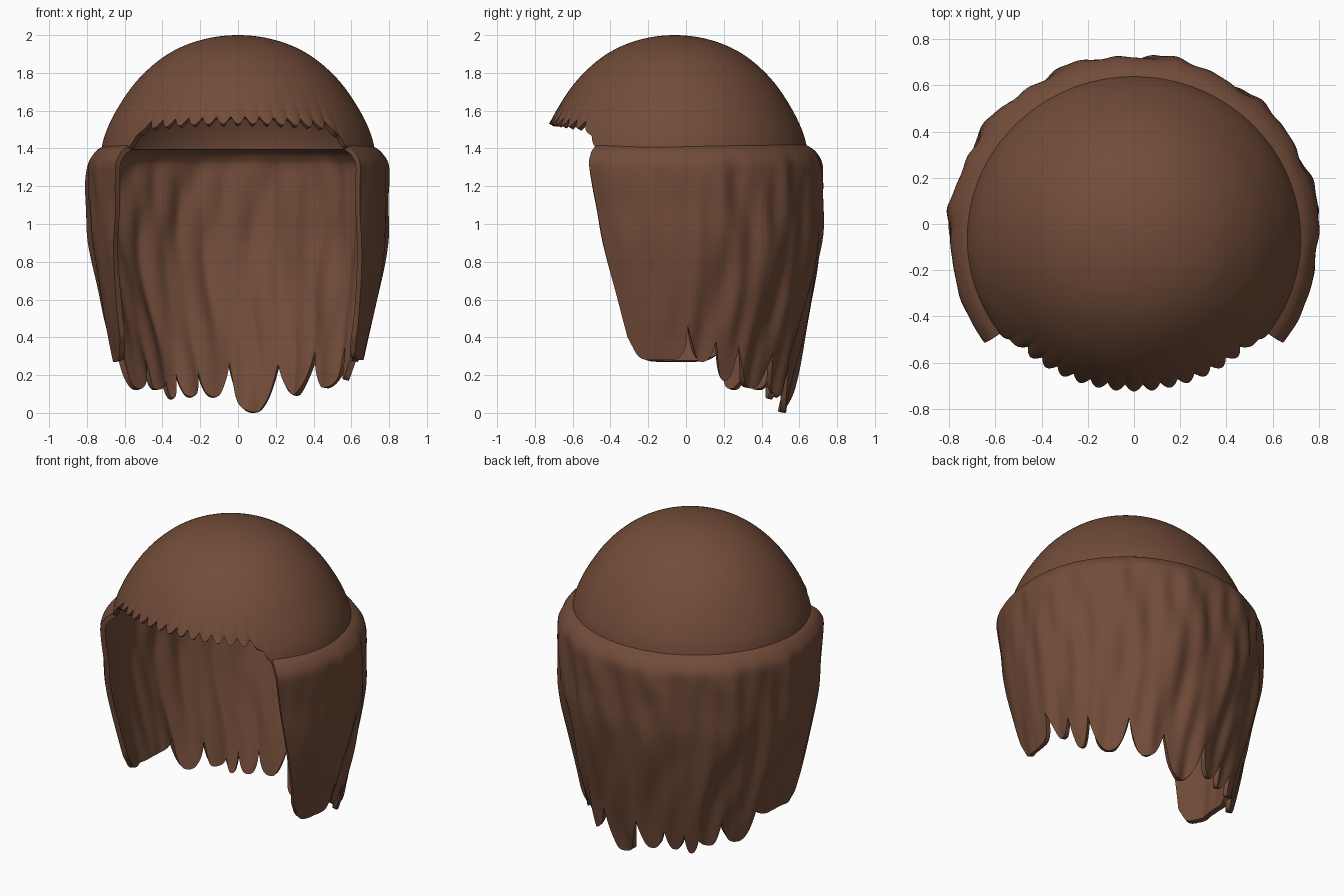
import bpy, bmesh, math
from math import sin, cos, pi

if "Cube" in bpy.data.objects:
    bpy.data.objects.remove(bpy.data.objects["Cube"])

brown = bpy.data.materials.new("brown hair")
brown.diffuse_color = (0.168, 0.072, 0.041, 1)
brown.use_nodes = True
brown.node_tree.nodes["Principled BSDF"].inputs["Base Color"].default_value = brown.diffuse_color


def lerp_table(table, x):
    """Smooth (cubic) lookup in a list of (x, y) points with rising x."""
    if x <= table[0][0]:
        return table[0][1]
    n = len(table)
    slope = lambda k: ((table[min(k + 1, n - 1)][1] - table[max(k - 1, 0)][1])
                       / (table[min(k + 1, n - 1)][0] - table[max(k - 1, 0)][0]))
    for k in range(n - 1):
        (x0, y0), (x1, y1) = table[k], table[k + 1]
        if x <= x1:
            h = x1 - x0
            u = (x - x0) / h
            return ((2 * u**3 - 3 * u**2 + 1) * y0 + (u**3 - 2 * u**2 + u) * h * slope(k)
                    + (3 * u**2 - 2 * u**3) * y1 + (u**3 - u**2) * h * slope(k + 1))
    return table[-1][1]


def smooth(lo, hi, x):
    u = min(1, max(0, (x - lo) / (hi - lo)))
    return u * u * (3 - 2 * u)


def make_sheet(name, point, cols, rows, closed, thickness):
    """Grid of point(t, w); columns run anticlockwise, rows run downward."""
    bm = bmesh.new()
    n = cols if closed else cols + 1
    grid = [[bm.verts.new(point(i / cols, j / rows)) for j in range(rows + 1)] for i in range(n)]
    for i in range(cols):
        a, b = grid[i], grid[(i + 1) % n]
        for j in range(rows):
            bm.faces.new((a[j], a[j + 1], b[j + 1], b[j]))
    bmesh.ops.remove_doubles(bm, verts=bm.verts, dist=1e-5)
    mesh = bpy.data.meshes.new(name)
    bm.to_mesh(mesh)
    bm.free()
    mesh.materials.append(brown)
    ob = bpy.data.objects.new(name, mesh)
    bpy.context.collection.objects.link(ob)
    mod = ob.modifiers.new("thickness", 'SOLIDIFY')
    mod.thickness = thickness
    mod.offset = -1
    bpy.ops.object.select_all(action='DESELECT')
    ob.select_set(True)
    bpy.context.view_layer.objects.active = ob
    bpy.ops.object.modifier_apply(modifier=mod.name)
    bpy.ops.object.shade_smooth_by_angle(angle=math.radians(60))
    return ob


# Crown: domed cap with a scalloped fringe over the forehead
def crown_point(t, w):
    a = 2 * pi * t
    d = abs((a - 1.5 * pi + pi) % (2 * pi) - pi)      # angle away from the front
    front = 1 - smooth(0.78, 0.96, d)
    scallop = abs(sin(a * 27))
    fringe = 1.53 - 0.03 * (d / 0.8) ** 2 + 0.04 * (1 - scallop)
    bottom = 1.40 + (fringe - 1.40) * front
    z = 1.3 + 0.7 * cos(w * math.acos((bottom - 1.3) / 0.7))
    r = math.sqrt(max(0, 1 - ((z - 1.3) / 0.7) ** 2))
    r *= 1 - 0.03 * smooth(1.4, 1.7, z) * smooth(2.0, 1.8, z)
    r += 0.014 * (scallop - 0.6) * front * w ** 12
    return (0.73 * r * cos(a), -0.06 + 0.708 * r * sin(a), z)


make_sheet("crown", crown_point, 540, 36, True, 0.03)

# Curtain: long hair round the sides and back, ending in rounded locks
SCALE = [(0, .755), (.3, .84), (.6, .925), (.9, .995), (1.1, 1.005), (1.25, 1.01),
         (1.33, 1.0), (1.38, .96), (1.4, .93), (1.42, .885)]
GAPS = [(-.43, .40), (.08, .46), (.30, .38), (.50, .35), (.88, .32), (1.22, .25), (1.65, .26),
        (1.92, .22), (2.11, .20), (2.25, .16), (2.47, .28), (2.80, .33), (3.57, .40)]
TIPS = [.28, .27, .17, .13, .09, 0, .08, .08, .07, .12, .12, .27]
CORNER = [(.3, .85), (.6, .95), (.9, 1.0), (1.2, .85), (1.42, .68)]   # squareness near the face


def lock_bottom(a):
    for (a0, z0), (a1, z1), tip in zip(GAPS, GAPS[1:], TIPS):
        if a <= a1 + 1e-6:
            u = 2 * (a - a0) / (a1 - a0) - 1
            gap = z0 if u < 0 else z1
            power = 6 if a1 - a0 > 0.5 else 2.6
            return tip + (gap - tip) * abs(u) ** power
    return GAPS[-1][1]


def curtain_point(t, w):
    bottom = lock_bottom(-0.43 + 4.0 * t)
    z = 1.42 + (bottom - 1.42) * w ** 1.4
    edge = -0.43 - 0.29 * min(1, max(0, (z - 0.35) / 1.05))   # front edge slopes back
    a = edge + (pi - 2 * edge) * t
    s = lerp_table(SCALE, z)
    wave = (0.013 * sin(11 * a + 1.8 * sin(4.5 * z) + 1)
            + 0.009 * sin(23 * a + 2.0 * sin(5 * z + 1))
            + 0.004 * sin(37 * a - 3 * z))
    s += wave * smooth(1.42, 1.2, z) * (0.3 + 0.7 * smooth(-0.4, 0.3, sin(a)))
    c = cos(a)
    if a < 0 or a > pi:                                  # squarer plan toward the face
        c = math.copysign(abs(c) ** lerp_table(CORNER, z), c)
    return (0.79 * s * c, -0.03 + 0.75 * s * sin(a), z)


make_sheet("hair_curtain", curtain_point, 400, 60, False, 0.03)
